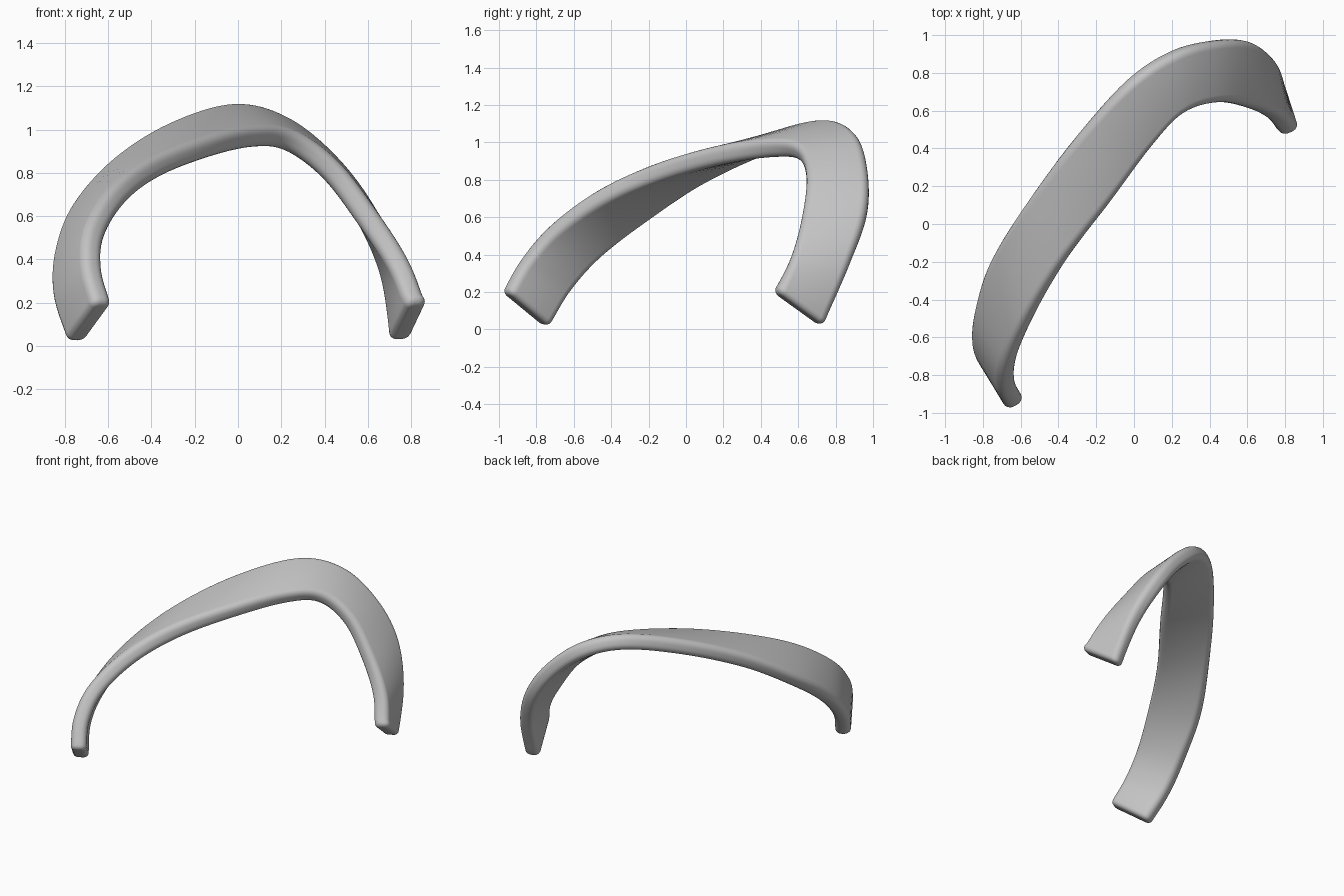
import bpy
import bmesh
import math
from mathutils import Vector

cube = bpy.data.objects.get("Cube")
if cube:
    bpy.data.objects.remove(cube, do_unlink=True)

THICKNESS = 0.105
CORNER = 0.042      # rounding along the long edges
END_ROUND = 0.03    # rounding of the two end faces
STEPS = 8           # samples between neighbouring rail points
ARC = 5             # segments in each rounded corner

# The band is swept between two rails: its front edge and its back edge
FRONT_RAIL = [
    (-.62, -.97, .20), (-.665, -.87, .37), (-.65, -.72, .54),
    (-.54, -.48, .71), (-.37, -.2, .83), (-.12, .13, .92),
    (.09, .42, .96), (.25, .59, .94), (.43, .645, .81),
    (.60, .62, .59), (.745, .56, .38), (.83, .475, .20)]
BACK_RAIL = [
    (-.755, -.745, .015), (-.82, -.62, .22), (-.815, -.45, .41),
    (-.745, -.2, .61), (-.57, .1, .82), (-.33, .43, .985),
    (-.04, .75, 1.08), (.2, .91, 1.02), (.42, .97, .84),
    (.59, .965, .61), (.70, .87, .34), (.745, .725, .02)]


def smooth_path(points):
    """Catmull-Rom curve through the points."""
    pts = [Vector(p) for p in points]
    pts = [2 * pts[0] - pts[1]] + pts + [2 * pts[-1] - pts[-2]]
    path = []
    for a, b, c, d in zip(pts, pts[1:], pts[2:], pts[3:]):
        for i in range(STEPS):
            t = i / STEPS
            path.append(b + (c - a) * t / 2
                        + (2 * a - 5 * b + 4 * c - d) * t ** 2 / 2
                        + (3 * b - a - 3 * c + d) * t ** 3 / 2)
    return path + [pts[-2]]


def rounded_section(half_width, half_thick, radius):
    """Rounded rectangle as (across, through) pairs."""
    corners = [(1, 1), (-1, 1), (-1, -1), (1, -1)]
    section = []
    for quarter, (sx, sy) in enumerate(corners):
        for i in range(ARC + 1):
            angle = (quarter + i / ARC) * math.pi / 2
            section.append((sx * (half_width - radius) + radius * math.cos(angle),
                            sy * (half_thick - radius) + radius * math.sin(angle)))
    return section


def add_ring(bm, front, back, tangent, shift=0.0, shrink=0.0):
    across = back - front
    normal = tangent.cross(across).normalized()
    center = (front + back) / 2 + tangent * shift
    section = rounded_section(across.length / 2 - shrink,
                              THICKNESS / 2 - shrink, CORNER - shrink)
    across.normalize()
    return [bm.verts.new(center + across * u + normal * v) for u, v in section]


def build_band():
    bm = bmesh.new()
    front, back = smooth_path(FRONT_RAIL), smooth_path(BACK_RAIL)
    last = len(front) - 1
    mids = [(f + b) / 2 for f, b in zip(front, back)]

    def tangent(i):
        return (mids[min(i + 1, last)] - mids[max(i - 1, 0)]).normalized()

    def end_rings(i, inward):
        rings = []
        for k in range(ARC + 1):
            angle = k / ARC * math.pi / 2
            rings.append(add_ring(bm, front[i], back[i], tangent(i),
                                  inward * END_ROUND * (1 - math.cos(angle)),
                                  END_ROUND * (1 - math.sin(angle))))
        return rings

    # Rounded start, swept middle, rounded finish
    rings = end_rings(0, 1)
    rings += [add_ring(bm, front[i], back[i], tangent(i)) for i in range(2, last - 1)]
    rings += reversed(end_rings(last, -1))

    for ring, following in zip(rings, rings[1:]):
        count = len(ring)
        for j in range(count):
            n = (j + 1) % count
            bm.faces.new((ring[j], ring[n], following[n], following[j]))
    bm.faces.new(rings[0])
    bm.faces.new(rings[-1])
    bmesh.ops.recalc_face_normals(bm, faces=bm.faces[:])

    mesh = bpy.data.meshes.new("curved_band")
    bm.to_mesh(mesh)
    bm.free()
    band = bpy.data.objects.new("curved_band", mesh)
    bpy.context.collection.objects.link(band)
    return band


# Plain grey material
grey = bpy.data.materials.new("plain_grey")
grey.use_nodes = True
colour = (0.55, 0.55, 0.55, 1)
grey.diffuse_color = colour
grey.node_tree.nodes["Principled BSDF"].inputs["Base Color"].default_value = colour

band = build_band()
band.data.materials.append(grey)
bpy.ops.object.select_all(action="DESELECT")
band.select_set(True)
bpy.context.view_layer.objects.active = band
bpy.ops.object.shade_smooth_by_angle(angle=math.radians(40))
